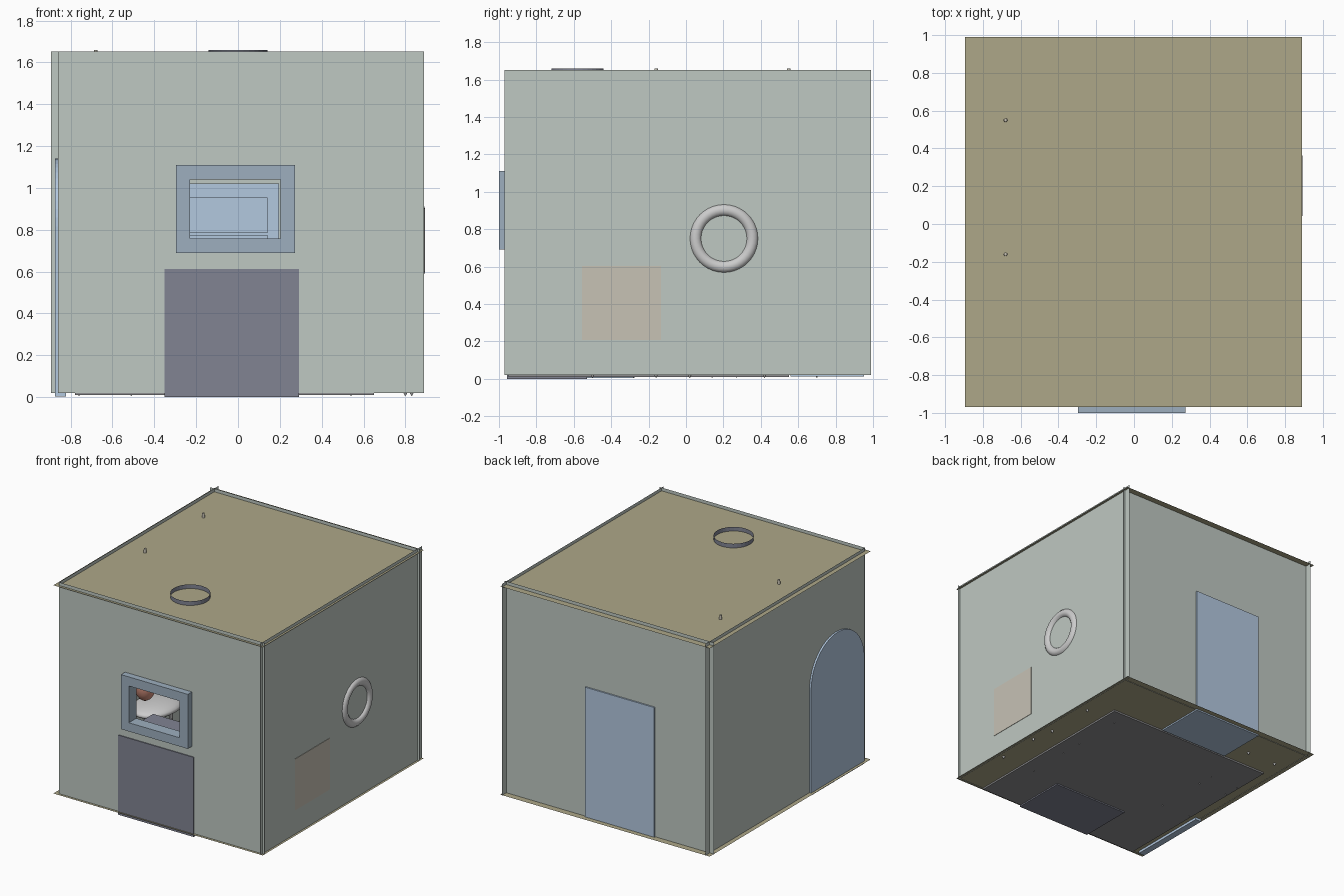
import bpy, bmesh, math
from mathutils import Vector

if "Cube" in bpy.data.objects:
    bpy.data.objects.remove(bpy.data.objects["Cube"])


def mat(name, r, g, b):
    m = bpy.data.materials.new(name)
    m.diffuse_color = (r, g, b, 1)
    m.use_nodes = True
    m.node_tree.nodes["Principled BSDF"].inputs["Base Color"].default_value = m.diffuse_color
    return m


WALL = mat("wall_paint", 0.52, 0.58, 0.54)
OLIVE = mat("olive_boards", 0.42, 0.39, 0.25)
BLUE = mat("blue_wood", 0.45, 0.58, 0.74)
SLATE = mat("slate_blue", 0.34, 0.43, 0.52)
DARK = mat("dark_navy", 0.22, 0.23, 0.29)
TAN = mat("tan_cloth", 0.57, 0.54, 0.46)
RED = mat("red_shade", 0.70, 0.30, 0.22)
GREY = mat("charcoal_rug", 0.27, 0.27, 0.28)
WHITE = mat("white_paint", 0.72, 0.71, 0.71)


def obj(name, bm, m, smooth=False):
    bmesh.ops.recalc_face_normals(bm, faces=bm.faces[:])
    me = bpy.data.meshes.new(name)
    bm.to_mesh(me)
    bm.free()
    o = bpy.data.objects.new(name, me)
    bpy.context.collection.objects.link(o)
    me.materials.append(m)
    if smooth:
        for p in me.polygons:
            p.use_smooth = True
    return o


def add_box(bm, lo, hi):
    r = bmesh.ops.create_cube(bm, size=1)
    for v in r["verts"]:
        v.co = Vector([(lo[i] + hi[i]) / 2 + v.co[i] * (hi[i] - lo[i]) for i in range(3)])


def box(name, lo, hi, m, bevel=0):
    bm = bmesh.new()
    add_box(bm, lo, hi)
    if bevel:
        bmesh.ops.bevel(bm, geom=bm.edges[:], offset=bevel, segments=2, affect='EDGES')
    return obj(name, bm, m)


def sheet(name, pts, m):
    bm = bmesh.new()
    bm.faces.new([bm.verts.new(p) for p in pts])
    return obj(name, bm, m)


def cone(name, x, y, z0, z1, r0, r1, m, sides=16, caps=True):
    bm = bmesh.new()
    bmesh.ops.create_cone(bm, cap_ends=caps, segments=sides, radius1=r0, radius2=r1, depth=z1 - z0)
    bmesh.ops.translate(bm, verts=bm.verts[:], vec=(x, y, (z0 + z1) / 2))
    return obj(name, bm, m)


# Room shell: thin sheets that overrun each other at the corners
X0, X1, Y0, Y1 = -0.895, 0.89, -0.97, 0.99
ZB, ZT = 0.02, 1.652


def level(name, z):
    sheet(name, [(X0, Y0, z), (X1, Y0, z), (X1, Y1, z), (X0, Y1, z)], OLIVE)


level("floor", 0.023)
level("roof", 1.627)


def side_wall(name, x, ya):
    sheet(name, [(x, ya, ZB), (x, Y1, ZB), (x, Y1, ZT), (x, ya, ZT)], WALL)


side_wall("left_wall", -0.86, -0.945)
side_wall("right_wall", 0.873, Y0)
sheet("back_wall", [(X0, 0.94, ZB), (X1, 0.94, ZB), (X1, 0.94, ZT), (X0, 0.94, ZT)], WALL)

# Front wall with the window opening
WX0, WX1, WZ0, WZ1 = -0.23, 0.203, 0.757, 1.04
bm = bmesh.new()
outer = [bm.verts.new((x, -0.95, z)) for x, z in [(-0.86, ZB), (X1, ZB), (X1, ZT), (-0.86, ZT)]]
inner = [bm.verts.new((x, -0.95, z)) for x, z in [(WX0, WZ0), (WX1, WZ0), (WX1, WZ1), (WX0, WZ1)]]
for i in range(4):
    j = (i + 1) % 4
    bm.faces.new([outer[i], outer[j], inner[j], inner[i]])
obj("front_wall", bm, WALL)

# Window frame: one closed rectangular ring
bm = bmesh.new()
rings = []
for x0, x1, z0, z1, y in [(-0.297, 0.272, 0.69, 1.11, -1.0), (-0.297, 0.272, 0.69, 1.11, -0.91),
                          (WX0, WX1, WZ0, WZ1, -0.91), (WX0, WX1, WZ0, WZ1, -1.0)]:
    rings.append([bm.verts.new(p) for p in [(x0, y, z0), (x1, y, z0), (x1, y, z1), (x0, y, z1)]])
for k in range(4):
    a, b = rings[k], rings[(k + 1) % 4]
    for i in range(4):
        j = (i + 1) % 4
        bm.faces.new([a[i], a[j], b[j], b[i]])
obj("window_frame", bm, SLATE)

# Arched door poking through the left wall
bm = bmesh.new()
yc, r, spring = -0.60, 0.325, 0.815
prof = [(yc - r, 0.004), (yc + r, 0.004)]
prof += [(yc + r * math.cos(math.pi * i / 24), spring + r * math.sin(math.pi * i / 24)) for i in range(25)]
f = bm.faces.new([bm.verts.new((-0.874, y, z)) for y, z in prof])
ext = bmesh.ops.extrude_face_region(bm, geom=[f], use_keep_orig=True)
bmesh.ops.translate(bm, verts=[v for v in ext["geom"] if isinstance(v, bmesh.types.BMVert)], vec=(0.052, 0, 0))
obj("arched_door", bm, BLUE)

# Furniture bodies that show through the shell
box("front_cabinet", (-0.352, -0.957, 0.0), (0.292, -0.53, 0.613), DARK)
box("tall_wardrobe", (-0.395, 0.56, 0.012), (0.195, 0.951, 1.022), BLUE)
box("wardrobe_upper_door", (-0.37, 0.552, 0.785), (0.14, 0.562, 0.955), BLUE)
box("wardrobe_lower_door", (-0.37, 0.552, 0.06), (0.14, 0.562, 0.775), BLUE)
box("rug", (-0.78, -0.948, 0.01), (0.65, 0.55, 0.032), GREY)


def legs(name, x0, x1, y0, y1, top):
    for i, x in enumerate((x0, x1)):
        for j, y in enumerate((y0, y1)):
            cone(f"{name}_leg_{i}{j}", x, y, 0.005, 0.025, 0.001, 0.012, WHITE, 10)
            cone(f"{name}_upper_leg_{i}{j}", x, y, 0.025, top, 0.012, 0.018, WHITE, 10)


# Armchair against the right wall, tan back showing outside
legs("armchair", 0.54, 0.83, -0.5, -0.16, 0.22)
box("armchair_seat", (0.5, -0.555, 0.207), (0.80, -0.133, 0.33), TAN)
box("armchair_back", (0.78, -0.555, 0.207), (0.876, -0.133, 0.603), TAN)

# Side table below the round mirror
legs("side_table", 0.54, 0.80, 0.02, 0.42, 0.42)
box("side_table_top", (0.50, -0.02, 0.42), (0.85, 0.46, 0.45), WHITE)

# Round mirror frame set in the right wall
bm = bmesh.new()
N, M, R, t = 40, 12, 0.152, 0.033
g = []
for i in range(N):
    a = 2 * math.pi * i / N
    row = []
    for j in range(M):
        b = 2 * math.pi * j / M
        q = R + t * math.cos(b)
        row.append(bm.verts.new((0.86 + t * math.sin(b), 0.203 + q * math.cos(a), 0.75 + q * math.sin(a))))
    g.append(row)
for i in range(N):
    for j in range(M):
        k, l = (i + 1) % N, (j + 1) % M
        bm.faces.new([g[i][j], g[k][j], g[k][l], g[i][l]])
obj("mirror_frame", bm, WHITE, True)

# Two round seats on the left, with a shade hung near each
for n, (y0, y1, ly) in {"front": (-0.28, 0.14, -0.16), "back": (0.27, 0.70, 0.55)}.items():
    legs(n + "_seat", -0.76, -0.51, y0, y1, 0.40)
    bm = bmesh.new()
    bmesh.ops.create_uvsphere(bm, u_segments=24, v_segments=12, radius=1)
    for v in bm.verts:
        v.co = Vector((-0.635 + 0.16 * v.co.x, (y0 + y1) / 2 + 0.23 * v.co.y, 0.43 + 0.05 * v.co.z))
    obj(n + "_seat_cushion", bm, WHITE, True)
    bm = bmesh.new()
    bmesh.ops.create_uvsphere(bm, u_segments=24, v_segments=12, radius=1)
    for v in bm.verts:
        v.co = Vector((-0.68 + 0.08 * v.co.x, ly + 0.08 * v.co.y, 0.62 + 0.13 * v.co.z))
    obj(n + "_hanging_shade", bm, RED, True)
    cone(n + "_hanging_cord", -0.68, ly, 0.74, 1.60, 0.005, 0.005, GREY, 8)
    cone(n + "_cord_cap", -0.68, ly, 1.60, 1.66, 0.011, 0.009, TAN, 12)

# Open round vent collar on the roof
cone("roof_collar", 0.0, -0.58, 1.60, 1.659, 0.14, 0.14, DARK, 32, caps=False)
